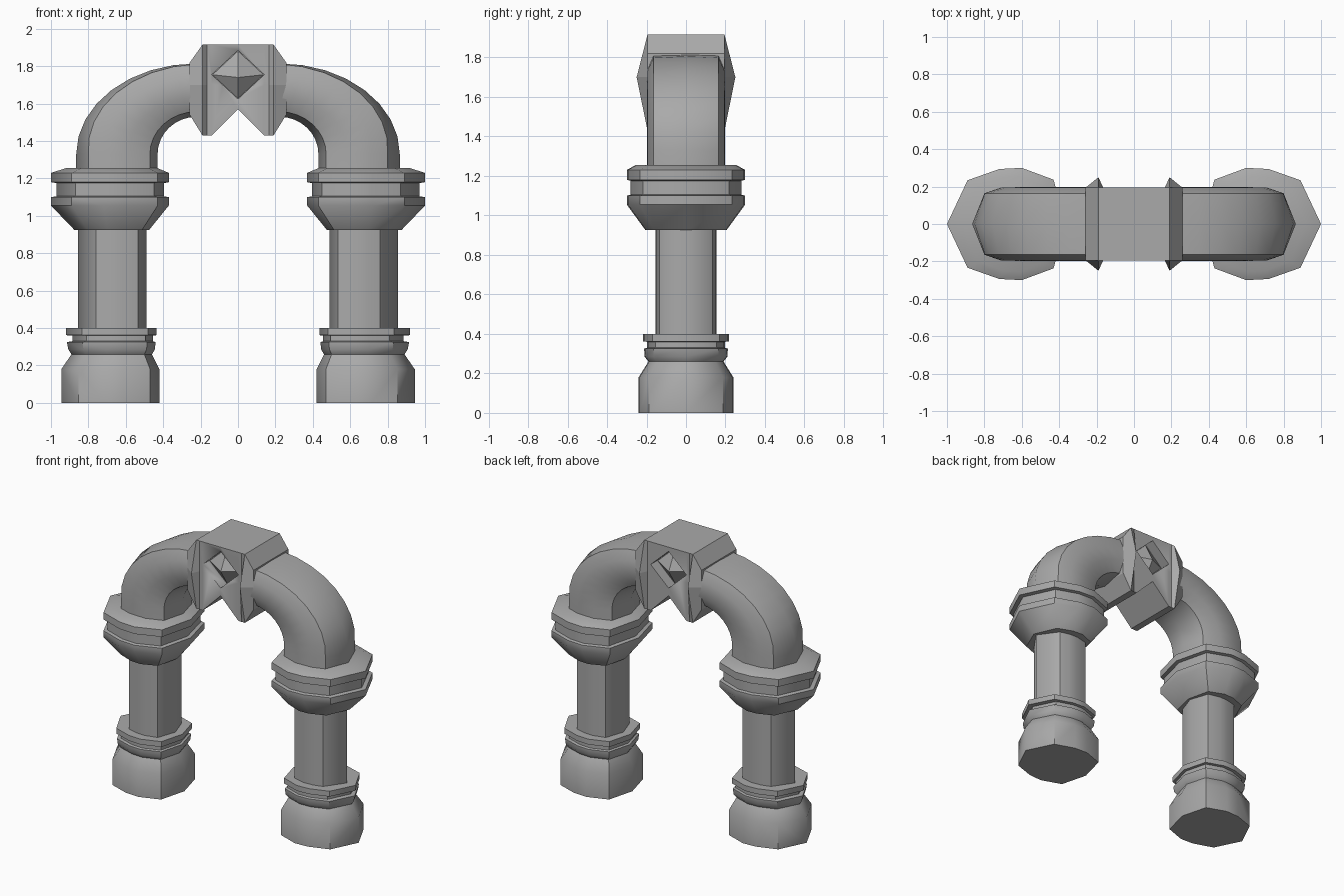
import bpy, bmesh, math

if "Cube" in bpy.data.objects:
    bpy.data.objects.remove(bpy.data.objects["Cube"])

stone = bpy.data.materials.new("grey stone")
stone.diffuse_color = (0.4, 0.4, 0.4, 1)
stone.use_nodes = True
stone.node_tree.nodes["Principled BSDF"].inputs["Base Color"].default_value = stone.diffuse_color


def finish(bm, name, mirror=False, ridge=None, angle=38):
    """Turn a bmesh into a named object; hard edges except on the soft ridge."""
    bmesh.ops.recalc_face_normals(bm, faces=bm.faces)
    for f in bm.faces:
        f.smooth = True
    for e in bm.edges:
        soft = ridge and all(v.index % ridge == 0 for v in e.verts)
        e.smooth = bool(soft or e.calc_face_angle(0) < math.radians(angle))
    me = bpy.data.meshes.new(name)
    bm.to_mesh(me)
    bm.free()
    me.materials.append(stone)
    ob = bpy.data.objects.new(name, me)
    bpy.context.collection.objects.link(ob)
    if mirror:
        ob.modifiers.new("other side", 'MIRROR').use_axis[0] = True
    return ob


def loft(rings, name, mirror=False, ridge=None, angle=38):
    """Skin a list of equal-length point rings and cap both ends."""
    bm = bmesh.new()
    loops = [[bm.verts.new(p) for p in ring] for ring in rings]
    n = len(loops[0])
    for a, b in zip(loops, loops[1:]):
        for i in range(n):
            j = (i + 1) % n
            bm.faces.new((a[i], a[j], b[j], b[i]))
    bm.faces.new(loops[0])
    bm.faces.new(loops[-1])
    bm.verts.index_update()
    return finish(bm, name, mirror, ridge, angle)


def section(outer=(-.65, .78), inner=(.81, .79), flat=-.11):
    """Ten-sided outline: u runs from the outer point to the inner point."""
    half = [outer, (flat, .98), (.27, 1), inner]
    return [(-1, 0)] + half + [(1, 0)] + [(u, -v) for u, v in reversed(half)]


def column_part(name, levels, **kw):
    """levels: (z, x of outer point, x of inner point, half depth)."""
    rings = [[((a + b) / 2 + u * (b - a) / 2, v * d, z) for u, v in section(**kw)]
             for z, a, b, d in levels]
    return loft(rings, name, True, 10)


# Feet with waist, bead and upper lip
column_part("base", [
    (0, -.945, -.42, .24), (.18, -.945, -.42, .24), (.26, -.89, -.46, .19),
    (.285, -.907, -.445, .21), (.325, -.915, -.44, .212), (.33, -.885, -.455, .197),
    (.36, -.885, -.455, .197), (.362, -.92, -.435, .217), (.40, -.92, -.435, .217)])

# Plain shafts
column_part("shaft", [(.39, -.855, -.49, .155), (.94, -.855, -.49, .155)],
            outer=(-.48, .86), inner=(.75, .86))

# Flared collars with a groove
column_part("collar", [
    (.925, -.875, -.475, .205), (1.055, -1, -.37, .30), (1.10, -1, -.37, .30),
    (1.105, -.97, -.395, .28), (1.175, -.97, -.395, .28), (1.18, -1, -.37, .30),
    (1.23, -1, -.37, .30), (1.255, -.92, -.43, .255)])

# Arch arms: pointed outer ridge that flattens out towards the crown
rings = []
SEG = 8
for k in range(-1, SEG + 1):
    t = max(k, 0) / SEG
    a = t * math.pi / 2
    drop = .1 if k < 0 else 0
    c, s = math.cos(a), math.sin(a)
    xo, zo = -.22 - .645 * c, 1.33 + .485 * s - drop
    xi, zi = -.22 - .21 * c, 1.33 + .20 * s - drop
    ring = []
    for u, v in section(outer=(-.7 - .28 * t, .83), flat=-.3 - .2 * t):
        w = (u + 1) / 2
        ring.append((xo + (xi - xo) * w, v * .198, zo + (zi - zo) * w))
    rings.append(ring)
loft(rings, "arch_arm", True, 10)

# Keystone: flared lips at both ends and a notch underneath
# (x, top z, middle half depth, bottom z)
half = [(-.258, 1.82, .195, 1.54), (-.19, 1.915, .25, 1.43),
        (-.165, 1.915, .195, 1.43), (-.14, 1.915, .195, 1.43)]
spans = half + [(0, 1.915, .195, 1.57)] + [(-x, t, m, b) for x, t, m, b in reversed(half)]
rings = []
for x, top, mid, bot in spans:
    rings.append([(x, -.195, top), (x, .195, top), (x, mid, 1.70),
                  (x, .195, bot), (x, -.195, bot), (x, -mid, 1.70)])
keystone = loft(rings, "keystone", angle=5)

# Diamond recess on both faces, each holding a small pyramid
CZ, W, H, FLOOR = 1.755, .14, .13, .12


def diamond(y):
    return [(-W, y, CZ), (0, y, CZ - H), (W, y, CZ), (0, y, CZ + H)]


for side, label in ((-1, "front"), (1, "back")):
    cutter = loft([diamond(side * FLOOR), diamond(side * .3)], label + "_recess_cutter")
    cutter.hide_render = True
    cutter.hide_viewport = True
    cutter.display_type = 'WIRE'
    cut = keystone.modifiers.new(label + " recess", 'BOOLEAN')
    cut.operation, cut.solver, cut.object = 'DIFFERENCE', 'EXACT', cutter
    bm = bmesh.new()
    base = [bm.verts.new(p) for p in diamond(side * (FLOOR - .002))]
    tip = bm.verts.new((0, side * .193, CZ - .015))
    bm.faces.new(base)
    for i in range(4):
        bm.faces.new((base[i], base[(i + 1) % 4], tip))
    finish(bm, label + "_diamond", angle=5)
